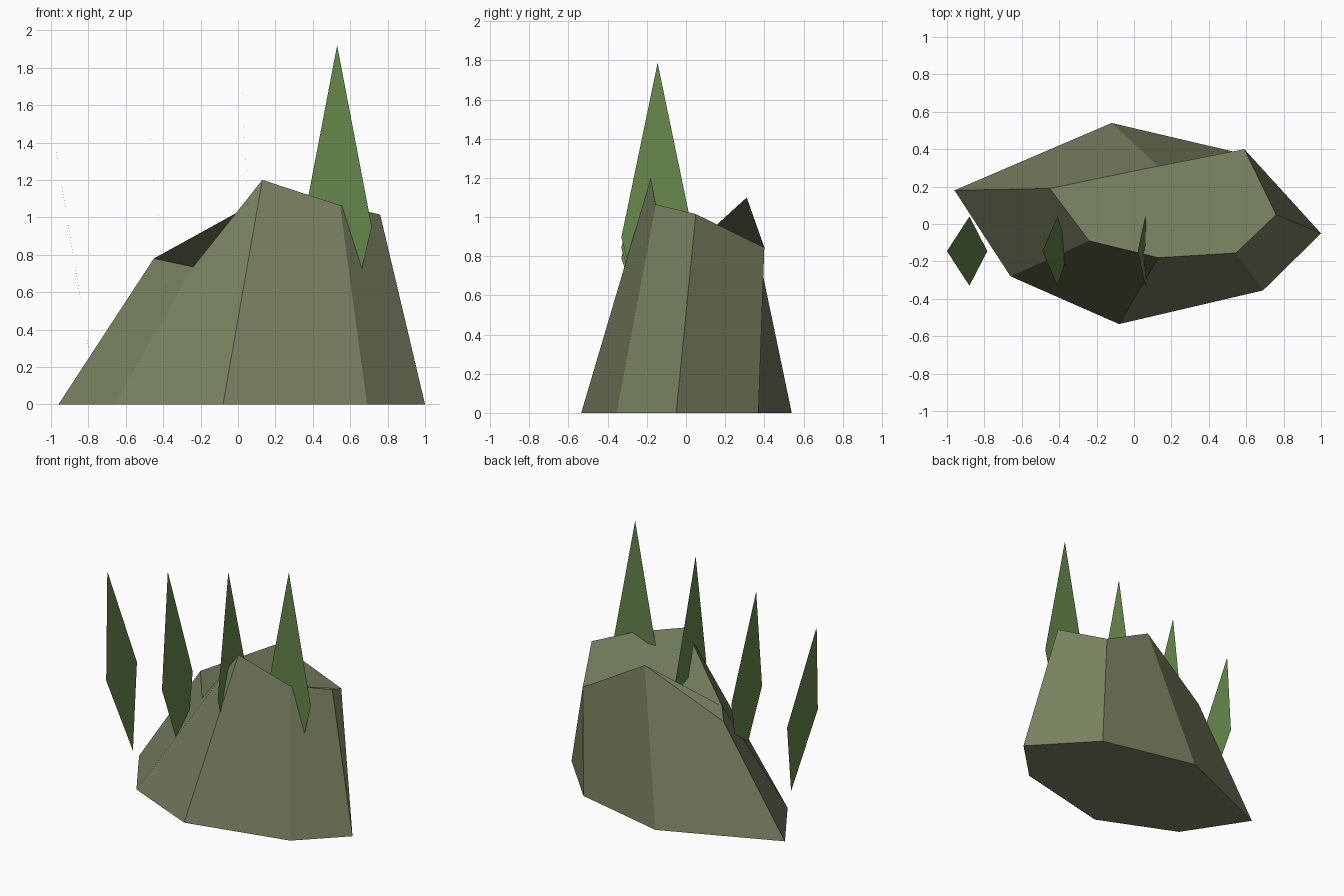
import bpy
import bmesh

if "Cube" in bpy.data.objects:
    bpy.data.objects.remove(bpy.data.objects["Cube"])


def material(name, rgb):
    mat = bpy.data.materials.new(name)
    mat.diffuse_color = (*rgb, 1.0)
    mat.use_nodes = True
    mat.node_tree.nodes["Principled BSDF"].inputs["Base Color"].default_value = mat.diffuse_color
    return mat


def add_object(name, bm, mat):
    mesh = bpy.data.meshes.new(name)
    bm.to_mesh(mesh)
    bm.free()
    mesh.materials.append(mat)
    obj = bpy.data.objects.new(name, mesh)
    bpy.context.collection.objects.link(obj)
    return obj


stone = material("mossy_stone", (0.188, 0.220, 0.117))
leaf = material("leaf_green", (0.133, 0.242, 0.070))

# Rock: a seven-sided ground outline joined to a tilted, uneven top
ground = [(-0.96, 0.18), (-0.66, -0.28), (-0.08, -0.535), (0.69, -0.355),
          (1.0, -0.05), (0.605, 0.37), (-0.12, 0.54)]
crown = [(-0.45, 0.19, 0.78), (-0.24, -0.09, 0.735), (0.13, -0.18, 1.2),
         (0.545, -0.155, 1.065), (0.76, 0.05, 1.015), (0.59, 0.4, 0.845),
         (0.13, 0.31, 1.1)]
bm = bmesh.new()
low = [bm.verts.new((x, y, 0)) for x, y in ground]
high = [bm.verts.new(p) for p in crown]
for i in range(7):
    j = (i + 1) % 7
    bm.faces.new((low[i], low[j], high[j], high[i]))
bm.faces.new(high)
bm.faces.new(low[::-1])
add_object("rock", bm, stone)

# Grass blades: flat kites in a rising row, each standing straighter and taller
HALF_WIDTH, ROW_Y = 0.185, -0.145
for i in range(4):
    t = i / 3
    x, z = -1.0 + 1.53 * t, 1.52 + 0.40 * t
    lean = 0.12 * (1 - t)
    side_z, foot_z = z - 0.73 - 0.24 * t, z - 1.31 - 0.45 * t
    # The last blade is turned to face the front
    wx, wy = (HALF_WIDTH, 0) if i == 3 else (0, HALF_WIDTH)
    bm = bmesh.new()
    bm.faces.new([bm.verts.new(p) for p in (
        (x, ROW_Y, z),
        (x + lean - wx, ROW_Y - wy, side_z),
        (x + lean * 1.8, ROW_Y, foot_z),
        (x + lean + wx, ROW_Y + wy, side_z))])
    add_object(f"grass_blade_{i + 1}", bm, leaf)
